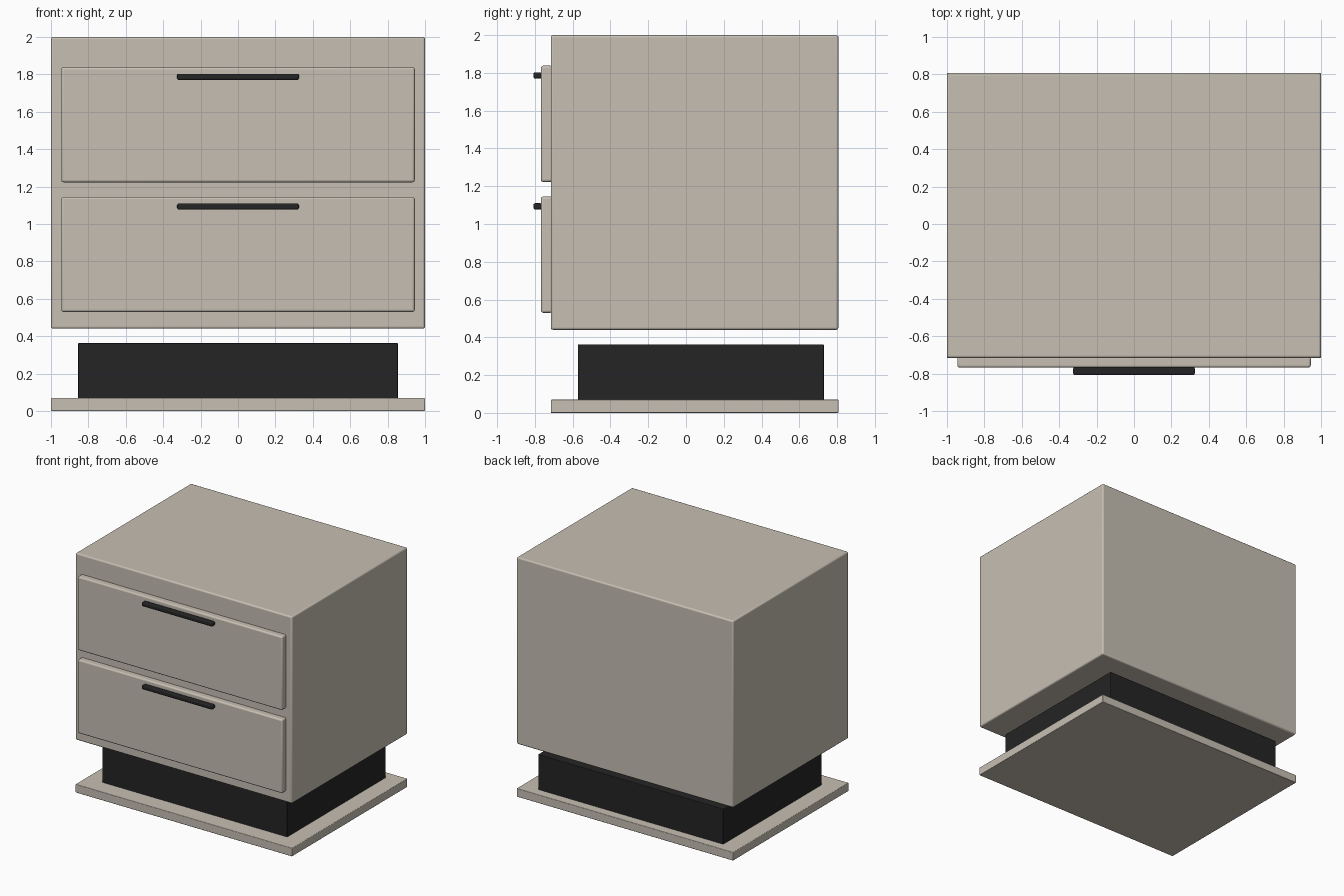
import bpy

if "Cube" in bpy.data.objects:
    bpy.data.objects.remove(bpy.data.objects["Cube"])


def material(name, color):
    mat = bpy.data.materials.new(name)
    mat.diffuse_color = (*color, 1.0)
    mat.use_nodes = True
    mat.node_tree.nodes["Principled BSDF"].inputs["Base Color"].default_value = mat.diffuse_color
    return mat


BEIGE = material("warm_beige", (0.57, 0.52, 0.45))
BLACK = material("soft_black", (0.018, 0.018, 0.019))


def box(name, x, y, z, mat, bevel, segments=3):
    """Rounded box from (min, max) ranges on each axis."""
    ranges = (x, y, z)
    bpy.ops.mesh.primitive_cube_add(size=1, location=[(a + b) / 2 for a, b in ranges])
    ob = bpy.context.object
    ob.name = name
    ob.scale = [b - a for a, b in ranges]
    bpy.ops.object.transform_apply(location=False, rotation=False, scale=True)
    ob.data.materials.append(mat)
    mod = ob.modifiers.new("rounded_edges", "BEVEL")
    mod.width = bevel
    mod.segments = segments
    bpy.ops.object.shade_smooth_by_angle()
    return ob


# Cabinet carcass
box("cabinet_body", (-1, 1), (-0.716, 0.807), (0.44, 2.0), BEIGE, 0.012)

# Floor plate and recessed plinth (bottom kept just inside the plate)
box("base_plate", (-1, 1), (-0.716, 0.807), (0.0, 0.07), BEIGE, 0.005)
box("plinth", (-0.855, 0.855), (-0.572, 0.73), (0.002, 0.363), BLACK, 0.005)

# Two drawers, each with a bar handle near its top edge
for label, z0 in (("lower", 0.53), ("upper", 1.223)):
    box(label + "_drawer_front", (-0.945, 0.945), (-0.768, -0.706),
        (z0, z0 + 0.615), BEIGE, 0.012)
    box(label + "_handle", (-0.325, 0.325), (-0.807, -0.764),
        (z0 + 0.547, z0 + 0.58), BLACK, 0.008)
